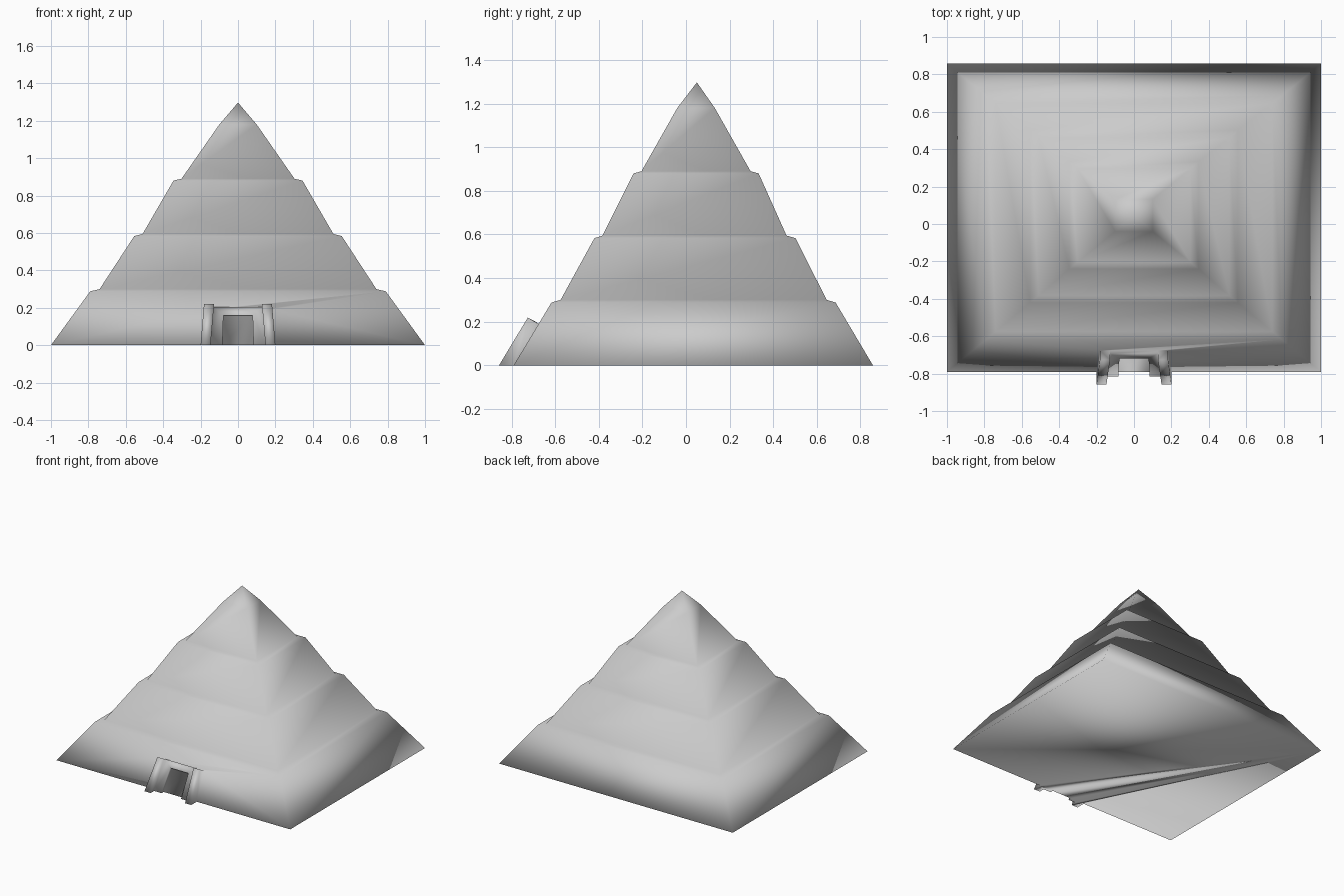
import bpy, bmesh

cube = bpy.data.objects.get("Cube")
if cube:
    bpy.data.objects.remove(cube, do_unlink=True)

stone = bpy.data.materials.new("grey_stone")
stone.use_nodes = True
colour = (0.6, 0.6, 0.6, 1)
stone.diffuse_color = colour
stone.node_tree.nodes["Principled BSDF"].inputs["Base Color"].default_value = colour

# Tier outlines from the ground up: half width, front y, back y, height
TIERS = [
    (1.0, -0.79, 0.857, 0), (0.79, -0.617, 0.686, 0.288),
    (0.74, -0.575, 0.645, 0.3), (0.555, -0.42, 0.502, 0.583),
    (0.51, -0.383, 0.461, 0.595), (0.345, -0.24, 0.333, 0.88),
    (0.302, -0.204, 0.296, 0.89), (0.1, -0.04, 0.132, 1.18),
]
APEX = (0, 0.05, 1.297)
FOOT = TIERS[0][1]
LEAN = (TIERS[1][1] - FOOT) / TIERS[1][3]

bm = bmesh.new()


def on_slope(x, z, out=0):
    """Vertex standing `out` in front of the lowest front slope."""
    return bm.verts.new((x, FOOT + LEAN * z - out, z))


def ring(hx, y0, y1, z):
    return [bm.verts.new((x, y, z))
            for x, y in ((-hx, y0), (hx, y0), (hx, y1), (-hx, y1))]


# Tiers, leaving the lowest front side open for the entrance
rings = [ring(*t) for t in TIERS]
for level, (low, high) in enumerate(zip(rings, rings[1:])):
    for i in range(4):
        if level or i:
            j = (i + 1) % 4
            bm.faces.new((low[i], low[j], high[j], high[i]))
tip = bm.verts.new(APEX)
for i in range(4):
    bm.faces.new((rings[-1][i], rings[-1][(i + 1) % 4], tip))

# Entrance outline, outside to inside: foot x, top x, top height, projection
OUTLINE = [
    (0.2, 0.182, 0.19, 0), (0.2, 0.182, 0.219, 0.067),
    (0.147, 0.128, 0.219, 0.067), (0.147, 0.128, 0.203, 0.025),
    (0.083, 0.078, 0.16, 0.025), (0.083, 0.078, 0.16, 0),
]


def entrance_half(side, corner):
    """One pylon and door jamb, joined to its side of the front slope."""
    foot = [on_slope(side * f, 0, out) for f, t, h, out in OUTLINE]
    top = [on_slope(side * t, h, out) for f, t, h, out in OUTLINE]
    inner = on_slope(side * OUTLINE[2][1], OUTLINE[0][2])
    bm.faces.new((rings[0][corner], foot[0], top[0], rings[1][corner]))
    for i in (0, 1, 3, 4):
        bm.faces.new((foot[i], foot[i + 1], top[i + 1], top[i]))
    bm.faces.new((foot[2], foot[3], top[3], inner, top[2]))
    bm.faces.new((top[0], top[1], top[2], inner))
    return foot, top, inner


foot_r, top_r, inner_r = entrance_half(-1, 0)
foot_l, top_l, inner_l = entrance_half(1, 1)

# Lintel top, front and underside, then the sloping door panel
bm.faces.new((top_r[3], top_l[3], inner_l, inner_r))
for i in (3, 4):
    bm.faces.new((top_r[i], top_r[i + 1], top_l[i + 1], top_l[i]))
bm.faces.new((foot_r[5], foot_l[5], top_l[5], top_r[5]))

# Slope above the entrance, and the underside
bm.faces.new((rings[1][0], top_r[0], inner_r, inner_l, top_l[0], rings[1][1]))
base = rings[0]
bm.faces.new([base[0]] + foot_r + foot_l[::-1] + base[1:])

bmesh.ops.recalc_face_normals(bm, faces=bm.faces[:])
for face in bm.faces:
    face.smooth = True

mesh = bpy.data.meshes.new("stepped_pyramid")
bm.to_mesh(mesh)
bm.free()
mesh.materials.append(stone)
pyramid = bpy.data.objects.new("stepped_pyramid", mesh)
bpy.context.scene.collection.objects.link(pyramid)
